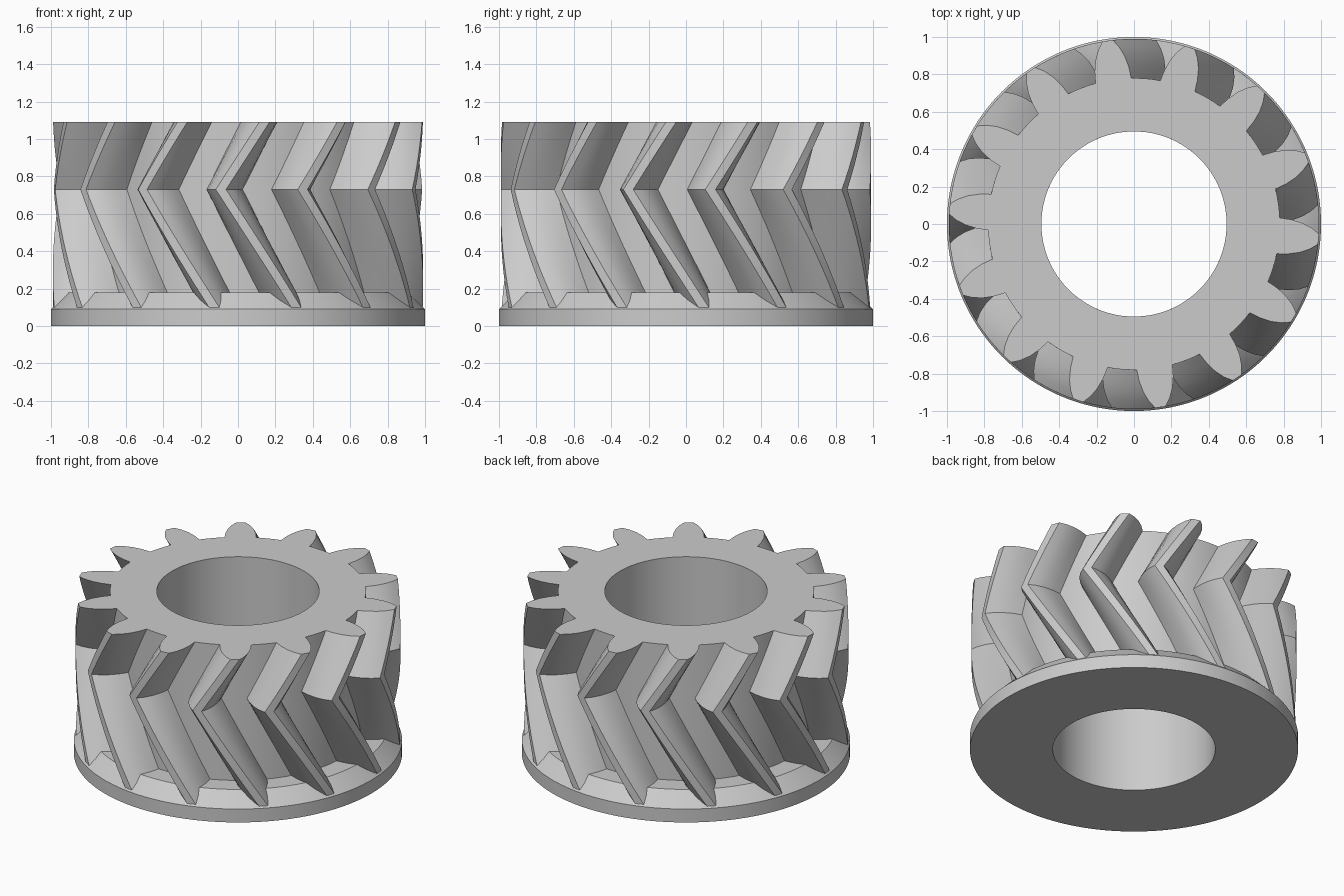
import bpy
import bmesh
from math import sin, cos, radians, pi

TEETH = 14
BORE = 0.495
TOP, MID, RIM = 1.09, 0.73, 0.09
TWIST = 37.5            # degrees of helix per unit of height
PHASE = -95.3           # direction of the first tooth at the chevron point
# half tooth: (radius, half angle in degrees) from root to tip
FLANK = [(0.78, 7.1), (0.84, 6.3), (0.90, 5.0), (0.95, 3.4), (0.99, 1.6)]

old = bpy.data.objects.get("Cube")
if old:
    bpy.data.objects.remove(old, do_unlink=True)

steel = bpy.data.materials.new("grey_steel")
steel.use_nodes = True
color = (0.6, 0.6, 0.6, 1)
steel.diffuse_color = color
steel.node_tree.nodes["Principled BSDF"].inputs["Base Color"].default_value = color


def ring(bm, points, z):
    """Vertices from (radius, angle) pairs at height z."""
    return [bm.verts.new((r * cos(a), r * sin(a), z)) for r, a in points]


def bridge(bm, a, b):
    """Quads between two closed rings of equal length."""
    n = len(a)
    for i in range(n):
        j = (i + 1) % n
        bm.faces.new((a[i], a[j], b[j], b[i]))


def finish(bm, name):
    mesh = bpy.data.meshes.new(name)
    bm.to_mesh(mesh)
    bm.free()
    obj = bpy.data.objects.new(name, mesh)
    bpy.context.collection.objects.link(obj)
    mesh.materials.append(steel)
    bpy.ops.object.select_all(action='DESELECT')
    obj.select_set(True)
    bpy.context.view_layer.objects.active = obj
    bpy.ops.object.shade_smooth_by_angle(angle=radians(28))


def gear_profile(z):
    """Tooth outline, turned according to the chevron helix."""
    pitch = 360 / TEETH
    turn = PHASE + TWIST * abs(z - MID)
    root, half = FLANK[0]
    gap = pitch - 2 * half
    tooth = [(r, -a) for r, a in FLANK] + [(r, a) for r, a in reversed(FLANK)]
    tooth += [(root, half + gap * i / 4) for i in (1, 2, 3)]
    return [(r, radians(turn + k * pitch + a)) for k in range(TEETH) for r, a in tooth]


# Chevron teeth with the flat top face
bm = bmesh.new()
levels = [RIM + (MID - RIM) * i / 10 for i in range(10)]
levels += [MID + (TOP - MID) * i / 6 for i in range(7)]
rings = [ring(bm, gear_profile(z), z) for z in levels]
for low, high in zip(rings, rings[1:]):
    bridge(bm, low, high)
inner = ring(bm, [(BORE, a) for r, a in gear_profile(TOP)], TOP)
bridge(bm, rings[-1], inner)
finish(bm, "chevron_teeth")

# Chamfered base flange and straight bore, turned as one profile
bm = bmesh.new()
SEGMENTS = 192
lathe = [(BORE, TOP), (BORE, 0), (1, 0), (1, RIM), (0.91, 0.18), (0.76, 0.18)]
rings = [ring(bm, [(r, 2 * pi * i / SEGMENTS) for i in range(SEGMENTS)], z) for r, z in lathe]
for a, b in zip(rings, rings[1:]):
    bridge(bm, a, b)
finish(bm, "flange_and_bore")
